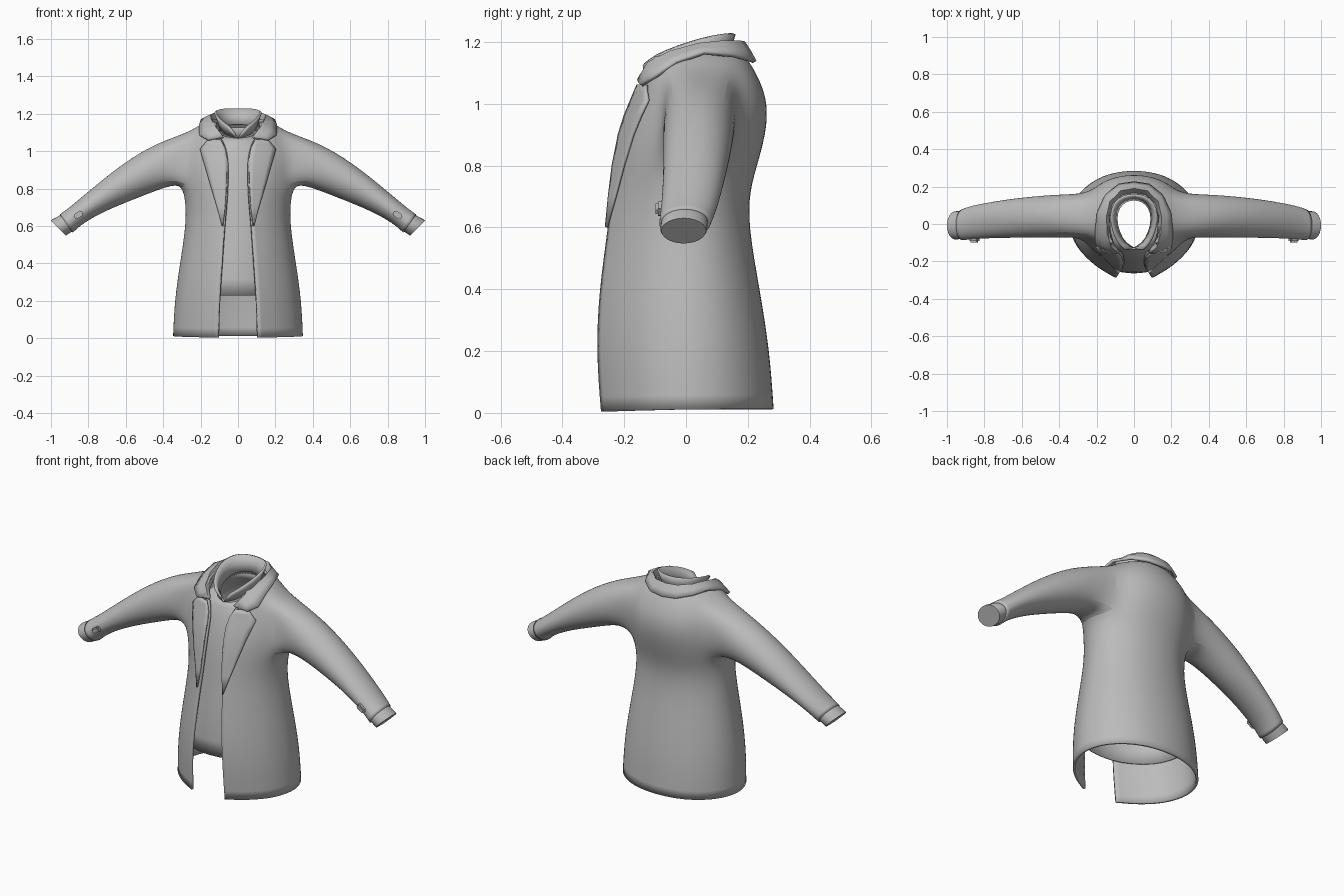
import bpy, bmesh, math
from mathutils import Vector
from mathutils.bvhtree import BVHTree

if "Cube" in bpy.data.objects:
    bpy.data.objects.remove(bpy.data.objects["Cube"])

cloth = bpy.data.materials.new("grey_cloth")
cloth.diffuse_color = (0.5, 0.5, 0.5, 1)
cloth.use_nodes = True
cloth.node_tree.nodes["Principled BSDF"].inputs["Base Color"].default_value = cloth.diffuse_color


def make(name, bm, mirror=True, subsurf=0, thick=0.0, offset=-1, angle=40):
    """Turn a bmesh into an object with the usual modifier stack."""
    me = bpy.data.meshes.new(name)
    bm.to_mesh(me)
    bm.free()
    ob = bpy.data.objects.new(name, me)
    bpy.context.collection.objects.link(ob)
    me.materials.append(cloth)
    if mirror:
        m = ob.modifiers.new("mirror", "MIRROR")
        m.use_clip = True
        m.merge_threshold = 0.002
    if subsurf:
        s = ob.modifiers.new("smooth", "SUBSURF")
        s.levels = s.render_levels = subsurf
        s.boundary_smooth = "PRESERVE_CORNERS"
    if thick:
        t = ob.modifiers.new("thickness", "SOLIDIFY")
        t.thickness, t.offset = thick, offset
    bpy.ops.object.select_all(action="DESELECT")
    bpy.context.view_layer.objects.active = ob
    ob.select_set(True)
    bpy.ops.object.shade_smooth_by_angle(angle=math.radians(angle))
    return ob


def grid(bm, rows, skip=lambda r, c: False):
    """Quad grid through rows of points; returns its vertices."""
    vs = [[bm.verts.new(p) for p in row] for row in rows]
    for r in range(len(vs) - 1):
        for c in range(len(vs[0]) - 1):
            if not skip(r, c):
                bm.faces.new((vs[r][c], vs[r][c + 1], vs[r + 1][c + 1], vs[r + 1][c]))
    return vs


def half_ring(x0, w, yf, yb, zf, zs, zb, n):
    """Half torso section from the front edge at x0 round to the back seam."""
    p0 = -math.acos((x0 / w) ** (n / 2)) if x0 > 0 else -math.pi / 2
    yf = yf / (math.sin(-p0) ** (2 / n))
    a3 = math.radians(-24)
    phis = [p0, p0 + (a3 - p0) * 0.35, p0 + (a3 - p0) * 0.7]
    phis += [math.radians(a) for a in (-24, -2, 18, 36, 55, 72, 90)]
    pts = []
    for p in phis:
        e = n if p < 0 else 2.1
        s = abs(math.sin(p)) ** (2 / e)
        x = w * max(math.cos(p), 0) ** (2 / e)
        if p > 1.57:
            x = 0
        z = zs + ((zf if p < 0 else zb) - zs) * s
        pts.append((x, (yf if p < 0 else yb) * s, z))
    return pts


# Jacket body: front edge x, half width, front y, back y, z at front/side/back
BODY = [
    (.107, .355, -.275, .288, .003, .012, .012),
    (.103, .347, -.291, .275, .20, .20, .20),
    (.088, .317, -.281, .242, .40, .40, .40),
    (.075, .285, -.252, .205, .60, .60, .60),
    (.062, .285, -.240, .208, .72, .72, .72),
    (.056, .305, -.228, .240, .82, .825, .82),
    (.053, .310, -.207, .268, .92, .92, .93),
    (.060, .300, -.173, .265, 1.00, 1.02, 1.02),
    (.085, .265, -.148, .235, 1.06, 1.105, 1.09),
    (.125, .200, -.125, .200, 1.10, 1.15, 1.15),
    (.122, .142, -.100, .165, 1.13, 1.17, 1.17)]
# Sleeve sections: upper (x, z), lower (x, z), front y, back y
SLEEVE = [
    ((.44, 1.045), (.37, .815), -.075, .16),
    ((.61, .94), (.56, .74), -.075, .145),
    ((.76, .82), (.70, .685), -.075, .125),
    ((.90, .70), (.83, .615), -.082, .10),
    ((.953, .663), (.882, .565), -.088, .08)]


def sleeve_ring(sec, count, k=1.0):
    (ux, uz), (lx, lz), y0, y1 = sec
    pts = []
    for i in range(count):
        a = math.pi / 4 + 2 * math.pi * i / count
        s, c = k * math.sin(a) / 2, k * math.cos(a) / 2
        pts.append(((ux + lx) / 2 + (ux - lx) * s, (y0 + y1) / 2 + (y1 - y0) * c,
                    (uz + lz) / 2 + (uz - lz) * s))
    return pts


def bridge(bm, a, b):
    for i in range(len(a)):
        j = (i + 1) % len(a)
        bm.faces.new((a[i], a[j], b[j], b[i]))


# Jacket: torso with armholes, sleeves grown out of them
bm = bmesh.new()
v = grid(bm, [half_ring(*r, 1.7) for r in BODY],
         lambda r, c: 5 <= r <= 7 and 3 <= c <= 5)
hole = [v[8][6], v[8][5], v[8][4], v[8][3], v[7][3], v[6][3],
        v[5][3], v[5][4], v[5][5], v[5][6], v[6][6], v[7][6]]
for sec in SLEEVE:
    ring = [bm.verts.new(p) for p in sleeve_ring(sec, 12, 1.03)]
    bridge(bm, hole, ring)
    hole = ring
jacket = make("jacket", bm, subsurf=2, thick=.013)

# Cuffs: capped bands at the sleeve ends
bm = bmesh.new()
rings = [[bm.verts.new(p) for p in sleeve_ring(s, 24)] for s in (
    ((.925, .672), (.86, .588), -.078, .072), ((.995, .634), (.916, .552), -.083, .068),
    ((1.0, .630), (.920, .548), -.080, .065))]
bridge(bm, rings[0], rings[1])
bridge(bm, rings[1], rings[2])
bm.faces.new(rings[2])
make("cuffs", bm)

# Cuff buttons: small bevelled tabs lying along the sleeve
bm = bmesh.new()
bmesh.ops.create_cube(bm, size=1)
bmesh.ops.scale(bm, vec=(.052, .03, .03), verts=bm.verts)
bmesh.ops.bevel(bm, geom=bm.edges[:], offset=.007, segments=2, affect="EDGES")
ca, sa = math.cos(.6), math.sin(.6)
for q in bm.verts:
    x, y, z = q.co
    q.co = (.853 + x * ca + z * sa, -.083 + y, .66 - x * sa + z * ca)
make("cuff_buttons", bm)

# Shirt worn inside, closed at the front
SHIRT = [
    (0, .315, -.272, .24, .23, .23, .23),
    (0, .290, -.268, .215, .40, .40, .40),
    (0, .258, -.240, .18, .60, .60, .60),
    (0, .255, -.228, .18, .72, .72, .72),
    (0, .265, -.210, .21, .84, .84, .84),
    (0, .260, -.182, .23, .95, .95, .95),
    (0, .210, -.158, .20, 1.02, 1.04, 1.04),
    (0, .105, -.132, .14, 1.07, 1.11, 1.13)]
bm = bmesh.new()
grid(bm, [half_ring(*r, 2.0) for r in SHIRT])
make("shirt", bm, subsurf=1, thick=.006)

# Shirt collar: standing band, open in a V at the throat
bm = bmesh.new()
grid(bm, [
    [(0, -.135, 1.068), (.05, -.112, 1.08), (.088, -.05, 1.10), (.105, .03, 1.12),
     (.09, .09, 1.13), (.05, .13, 1.14), (0, .14, 1.14)],
    [(.05, -.14, 1.125), (.09, -.105, 1.155), (.12, -.03, 1.185), (.132, .05, 1.21),
     (.11, .12, 1.222), (.06, .155, 1.225), (0, .163, 1.225)]])
make("shirt_collar", bm, subsurf=1, thick=.012)

# Jacket collar: folded band falling outward round the neck
bm = bmesh.new()
grid(bm, [
    [(.16, -.145, 1.06), (.205, -.105, 1.085), (.205, -.03, 1.135), (.195, .06, 1.165),
     (.15, .155, 1.155), (.08, .21, 1.14), (0, .222, 1.135)],
    [(.085, -.155, 1.075), (.125, -.12, 1.13), (.145, -.05, 1.165), (.15, .04, 1.19),
     (.13, .12, 1.198), (.07, .178, 1.197), (0, .19, 1.195)],
    [(.08, -.145, 1.07), (.112, -.11, 1.10), (.13, -.045, 1.13), (.135, .04, 1.14),
     (.115, .11, 1.15), (.06, .155, 1.15), (0, .165, 1.15)]])
bmesh.ops.subdivide_edges(bm, edges=bm.edges[:], cuts=1, use_grid_fill=True)
make("jacket_collar", bm, thick=.014, offset=0)

# Lapels: thin plates laid on the chest (z, inner x, outer x)
LAPEL = [(.60, .079, .082), (.70, .067, .109), (.80, .061, .139), (.90, .058, .168),
         (.96, .058, .186), (1.01, .066, .20), (1.035, .077, .178), (1.06, .090, .158)]
dg = bpy.context.evaluated_depsgraph_get()
tree = BVHTree.FromObject(jacket, dg)
rows = []
for z, xi, xo in LAPEL:
    row = []
    for i in range(6):
        x = xi + (xo - xi) * i / 5
        hit = tree.ray_cast(Vector((x, -1, z)), Vector((0, 1, 0)))[0]
        if hit is None:
            hit = tree.find_nearest(Vector((x, -.22, z)))[0]
        row.append((x, hit.y - .004, z))
    rows.append(row)
bm = bmesh.new()
grid(bm, rows)
make("lapels", bm, thick=.009, offset=1)
